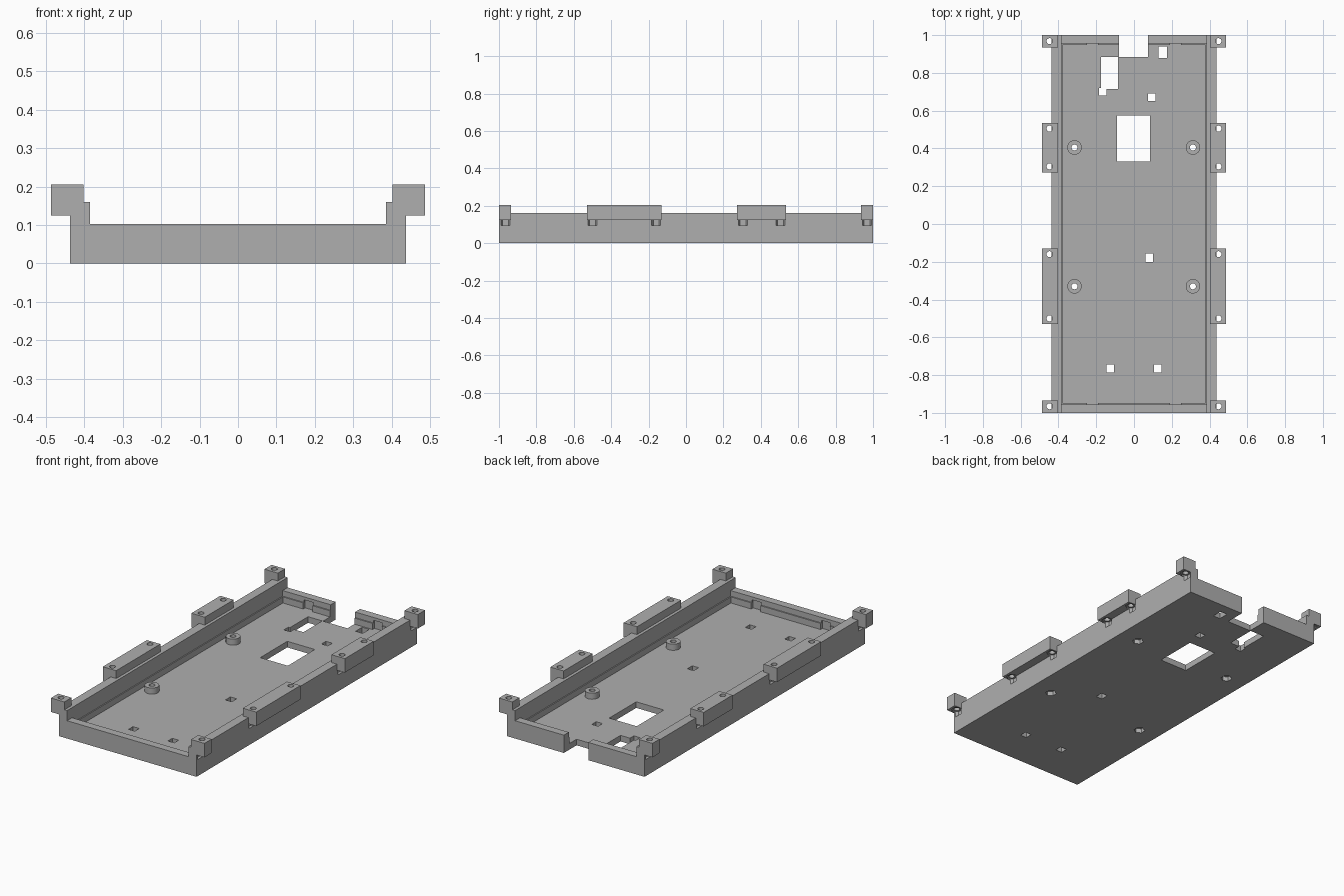
import bpy
import math

if "Cube" in bpy.data.objects:
    bpy.data.objects.remove(bpy.data.objects["Cube"], do_unlink=True)

# Single grey plastic
grey = bpy.data.materials.new("grey plastic")
grey.use_nodes = True
colour = (0.43, 0.43, 0.43, 1)
grey.diffuse_color = colour
grey.node_tree.nodes["Principled BSDF"].inputs["Base Color"].default_value = colour


def finish(name):
    ob = bpy.context.object
    ob.name = name
    bpy.ops.object.transform_apply(location=True, rotation=True, scale=True)
    ob.data.materials.append(grey)
    return ob


def box(name, x, y, z):
    spans = (x, y, z)
    bpy.ops.mesh.primitive_cube_add(size=1, location=[(a + b) / 2 for a, b in spans])
    bpy.context.object.scale = [b - a for a, b in spans]
    return finish(name)


def cylinder(name, x, y, z, radius, sides=32):
    bpy.ops.mesh.primitive_cylinder_add(vertices=sides, radius=radius, depth=z[1] - z[0],
                                        location=(x, y, (z[0] + z[1]) / 2))
    return finish(name)


def combine(target, tool, operation="DIFFERENCE", keep=False):
    mod = target.modifiers.new("cut", "BOOLEAN")
    mod.operation = operation
    mod.solver = "EXACT"
    mod.object = tool
    bpy.context.view_layer.objects.active = target
    bpy.ops.object.modifier_apply(modifier=mod.name)
    if not keep:
        bpy.data.objects.remove(tool, do_unlink=True)


FLOOR = 0.035
THROUGH = (-0.1, 0.3)

# Tray: lower end walls, cavity with a narrow ledge around the inside
tray = box("tray", (-0.437, 0.437), (-1, 1), (0, 0.16))
combine(tray, box("cutter", (-0.385, 0.385), (-1.1, 1.1), (0.102, 0.3)))
combine(tray, box("cutter", (-0.385, 0.385), (-0.955, 0.955), (0.07, 0.3)))
combine(tray, box("cutter", (-0.379, 0.379), (-0.948, 0.948), (FLOOR, 0.3)))

# Small recesses in the end walls
for sx in (-1, 1):
    for sy in (-1, 1):
        x = sorted((sx * 0.19, sx * 0.25))
        y = sorted((sy * 0.94, sy * 0.965))
        combine(tray, box("cutter", x, y, (FLOOR, 0.085)))

# Back opening, large window, connector slot and small floor holes
openings = [
    ((-0.08, 0.075), (0.885, 1.1)),
    ((-0.09, 0.085), (0.33, 0.575)),
    ((-0.175, -0.085), (0.715, 0.885)),
    ((-0.185, -0.145), (0.68, 0.72)),
    ((0.13, 0.175), (0.88, 0.94)),
    ((0.075, 0.115), (0.65, 0.69)),
    ((0.06, 0.1), (-0.2, -0.155)),
    ((-0.145, -0.105), (-0.785, -0.745)),
    ((0.105, 0.145), (-0.785, -0.745)),
]
for x, y in openings:
    combine(tray, box("cutter", x, y, THROUGH))

# Round standoffs with screw holes and hexagonal nut pockets below
for x in (-0.315, 0.312):
    for y in (0.405, -0.33):
        combine(tray, cylinder("standoff", x, y, (0.02, 0.07), 0.038), "UNION")
        combine(tray, cylinder("cutter", x, y, THROUGH, 0.016))
        combine(tray, cylinder("cutter", x, y, (-0.1, 0.025), 0.03, 6))

# Screw lugs along both side walls: y span and hole positions
lugs = [
    ("front_lug", (-1, -0.935), (-0.965,)),
    ("front_middle_lug", (-0.53, -0.13), (-0.5, -0.16)),
    ("back_middle_lug", (0.273, 0.535), (0.305, 0.505)),
    ("back_lug", (0.935, 1), (0.968,)),
]
for side, sx in (("right", -1), ("left", 1)):
    for name, y, holes in lugs:
        x = sorted((sx * 0.402, sx * 0.487))
        lug = box(side + "_" + name, x, y, (0.125, 0.205))
        combine(tray, lug, "UNION")
        for hole in holes:
            combine(tray, cylinder("cutter", sx * 0.447, hole, (0.095, 0.3), 0.016))
            combine(tray, cylinder("cutter", sx * 0.447, hole, (0.095, 0.13), 0.03, 6))

# Smooth the round holes and standoffs, keep box edges sharp
bpy.ops.object.select_all(action="DESELECT")
tray.select_set(True)
bpy.context.view_layer.objects.active = tray
bpy.ops.object.shade_smooth_by_angle(angle=math.radians(30))
